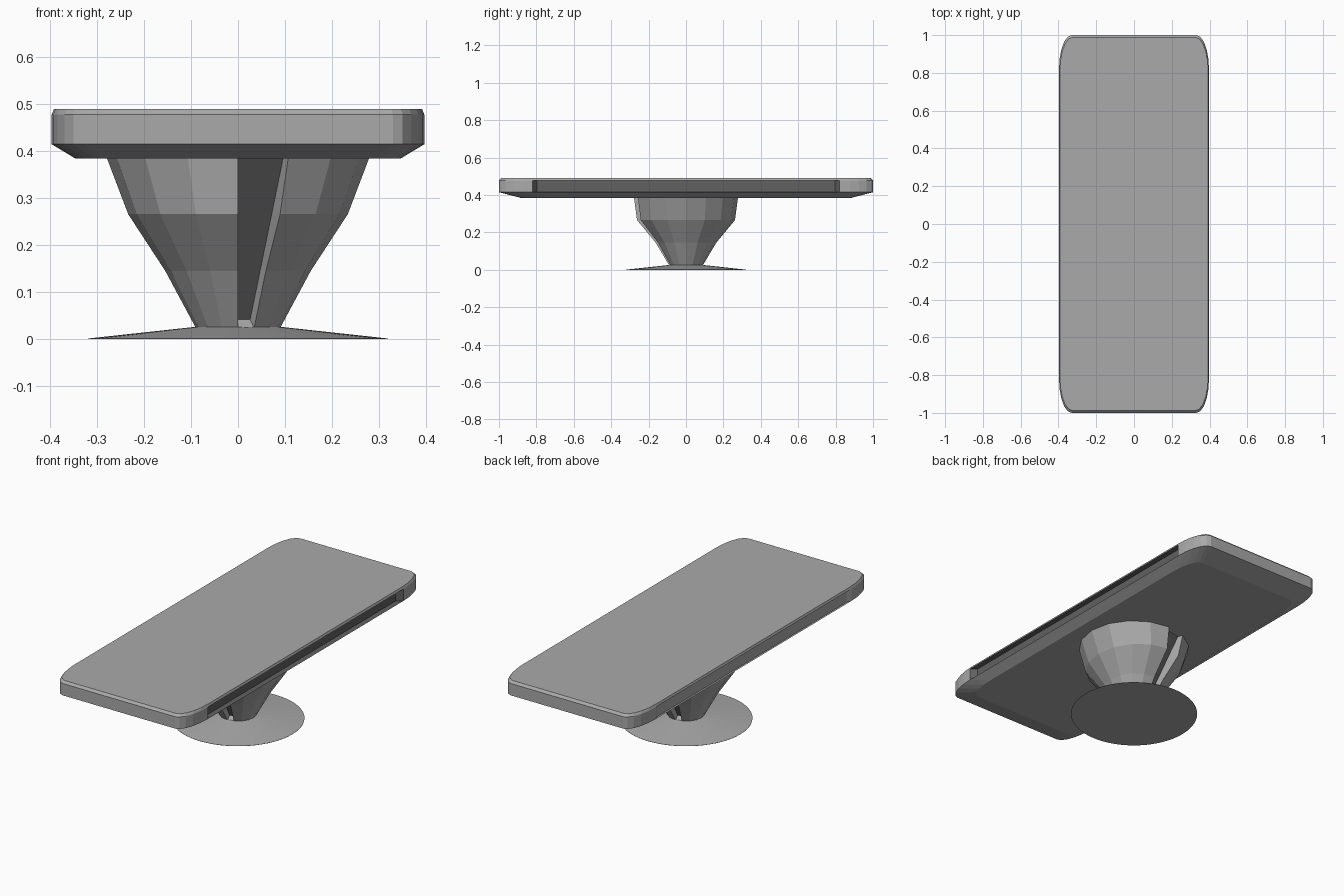
import bpy, bmesh
from math import sin, cos, pi

if "Cube" in bpy.data.objects:
    bpy.data.objects.remove(bpy.data.objects["Cube"])


def material(name, v):
    m = bpy.data.materials.new(name)
    m.diffuse_color = (v, v, v, 1)
    m.use_nodes = True
    m.node_tree.nodes["Principled BSDF"].inputs["Base Color"].default_value = m.diffuse_color
    return m


MATS = [material("grey", 0.4), material("dark_grey", 0.12)]


def loft(bm, rings):
    """Skin closed rings of points, capping both ends; returns side faces per level."""
    loops = [[bm.verts.new(p) for p in r] for r in rings]
    n = len(loops[0])
    sides = []
    for a, b in zip(loops, loops[1:]):
        sides.append([bm.faces.new((a[i], a[(i + 1) % n], b[(i + 1) % n], b[i])) for i in range(n)])
    bm.faces.new(loops[0][::-1])
    bm.faces.new(loops[-1])
    bm.normal_update()
    return sides


def finish(bm, name):
    me = bpy.data.meshes.new(name)
    bm.to_mesh(me)
    bm.free()
    for m in MATS:
        me.materials.append(m)
    ob = bpy.data.objects.new(name, me)
    bpy.context.collection.objects.link(ob)
    return ob


def ellipse(rx, ry, z, n):
    return [(rx * cos(2 * pi * i / n), ry * sin(2 * pi * i / n), z) for i in range(n)]


def board_ring(sx, sy, z, steps=5):
    """Rectangle with elliptical corners (narrow in x, long in y)."""
    hx, hy, rx, ry = 0.397, 1.0, 0.067, 0.18
    pts = []
    for q, (cx, cy) in enumerate([(1, 1), (-1, 1), (-1, -1), (1, -1)]):
        for i in range(steps + 1):
            a = (q + i / steps) * pi / 2
            pts.append(((cx * (hx - rx) + rx * cos(a)) * sx,
                        (cy * (hy - ry) + ry * sin(a)) * sy, z))
    return pts


# table top with a chamfered underside and thin top bevel
bm = bmesh.new()
levels = loft(bm, [board_ring(0.875, 0.885, 0.385), board_ring(1, 1, 0.415),
                   board_ring(1, 1, 0.478), board_ring(0.988, 0.988, 0.49)])
# recesses along the long sides: deep and dark on the right, shallow on the left
for f in [f for f in levels[1] if abs(f.normal.x) > 0.99 and f.calc_area() > 0.08]:
    right = f.normal.x > 0
    new = bmesh.ops.extrude_discrete_faces(bm, faces=[f])["faces"][0]
    for v in new.verts:
        v.co.x += -0.03 if right else 0.01
        v.co.y *= 0.97
    if right:
        new.material_index = 1
        for e in new.edges:
            for g in e.link_faces:
                g.material_index = 1
finish(bm, "table_top")

# faceted pedestal with a straight sunken dark panel front and back
N = 16
bm = bmesh.new()
levels = loft(bm, [ellipse(0.09, 0.09, 0.024, N), ellipse(0.155, 0.162, 0.145, N),
                   ellipse(0.234, 0.262, 0.266, N), ellipse(0.28, 0.278, 0.387, N)])
for seg in (N // 4, 3 * N // 4):
    panel = [lv[seg] for lv in levels]
    bmesh.ops.inset_region(bm, faces=panel, thickness=0.005, depth=-0.026,
                           use_even_offset=True)
    for f in panel:
        f.material_index = 1
    # flatten the panel: each side runs straight from bottom to top
    verts = sorted({v for f in panel for v in f.verts}, key=lambda v: abs(v.co.x / v.co.y))
    for side in (verts[:4], verts[4:]):
        side.sort(key=lambda v: v.co.z)
        lo, hi = side[0].co.copy(), side[-1].co.copy()
        for v in side[1:-1]:
            v.co = lo.lerp(hi, (v.co.z - lo.z) / (hi.z - lo.z))
finish(bm, "pedestal")

# shallow conical foot
bm = bmesh.new()
loft(bm, [ellipse(0.32, 0.32, 0, 64), ellipse(0.32, 0.32, 0.001, 64),
          ellipse(0.09, 0.09, 0.026, 64)])
finish(bm, "foot_disc")
